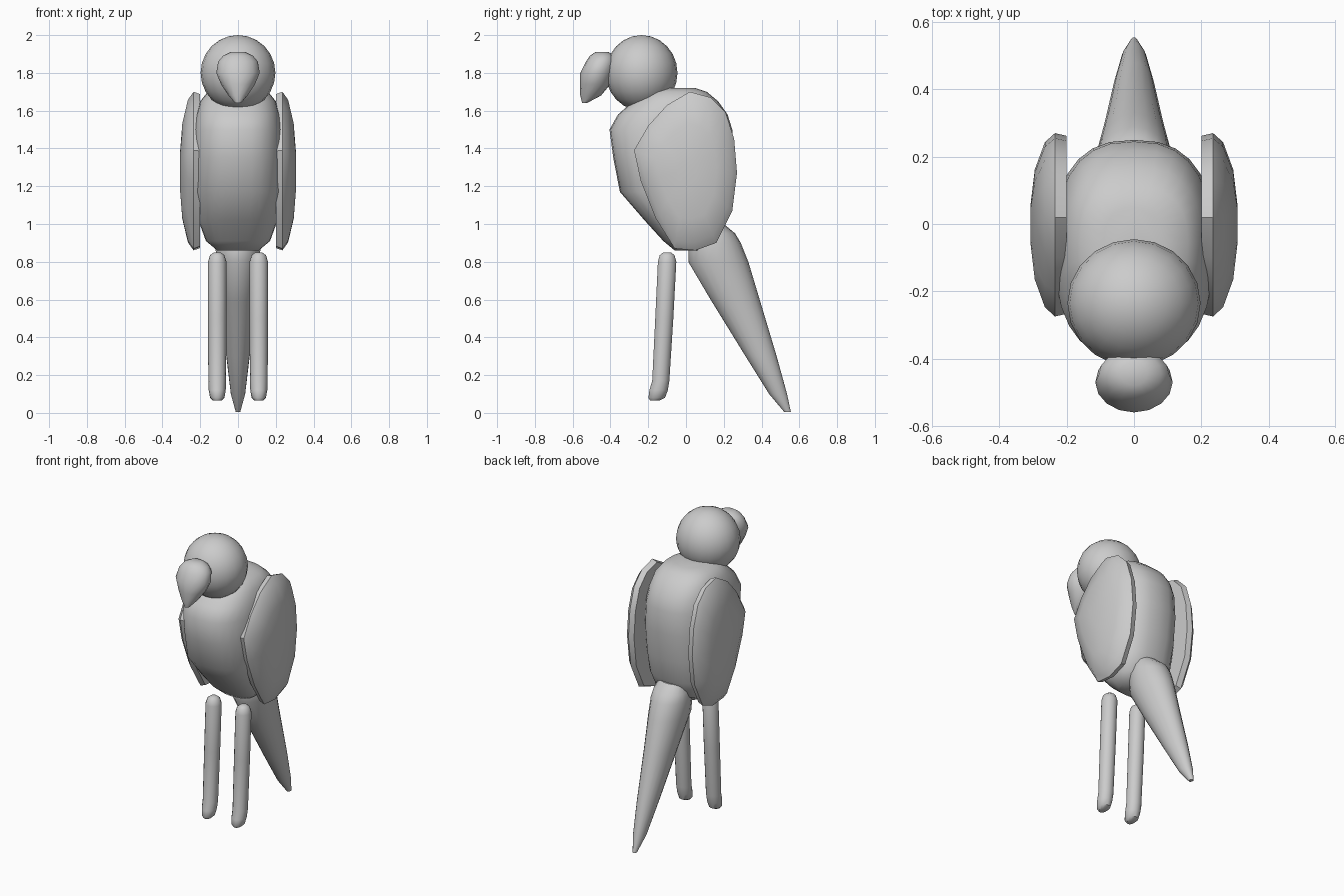
import bpy, bmesh, math


def finish(name, bm, angle=40):
    bmesh.ops.recalc_face_normals(bm, faces=bm.faces)
    mesh = bpy.data.meshes.new(name)
    bm.to_mesh(mesh)
    bm.free()
    ob = bpy.data.objects.new(name, mesh)
    bpy.context.collection.objects.link(ob)
    bpy.ops.object.select_all(action='DESELECT')
    ob.select_set(True)
    bpy.context.view_layer.objects.active = ob
    bpy.ops.object.shade_smooth_by_angle(angle=math.radians(angle))
    return ob


def skin(bm, rings):
    n = len(rings[0])
    for a, b in zip(rings, rings[1:]):
        for i in range(n):
            j = (i + 1) % n
            bm.faces.new((a[i], a[j], b[j], b[i]))
    bm.faces.new(rings[0])
    bm.faces.new(rings[-1])


def loft(name, rows, x=0.0, power=2.0, sides=20):
    """Stack of horizontal rounded sections: (z, front y, back y, half width)."""
    bm = bmesh.new()
    rings = []
    for z, y0, y1, hx in rows:
        ring = []
        for i in range(sides):
            t = 2 * math.pi * i / sides
            c, s = math.cos(t), math.sin(t)
            px = math.copysign(abs(c) ** (2 / power), c) * hx
            py = math.copysign(abs(s) ** (2 / power), s) * (y1 - y0) / 2
            ring.append(bm.verts.new((x + px, (y0 + y1) / 2 + py, z)))
        rings.append(ring)
    skin(bm, rings)
    return finish(name, bm)


# Body
loft("body", [
    (0.86, -0.06, 0.08, 0.11), (0.91, -0.12, 0.15, 0.17), (1.02, -0.22, 0.20, 0.21),
    (1.17, -0.35, 0.23, 0.235), (1.35, -0.385, 0.25, 0.24), (1.50, -0.405, 0.245, 0.235),
    (1.58, -0.36, 0.22, 0.22), (1.65, -0.28, 0.17, 0.20), (1.70, -0.22, 0.11, 0.16),
    (1.72, -0.17, 0.05, 0.09)], power=2.5, sides=28)

# Head
bm = bmesh.new()
bmesh.ops.create_uvsphere(bm, u_segments=20, v_segments=12, radius=1)
bmesh.ops.scale(bm, vec=(0.198, 0.19, 0.2), verts=bm.verts)
bmesh.ops.translate(bm, vec=(0, -0.235, 1.8), verts=bm.verts)
finish("head", bm)

# Hooked beak
loft("beak", [
    (1.64, -0.55, -0.525, 0.015), (1.68, -0.56, -0.45, 0.05), (1.74, -0.56, -0.40, 0.09),
    (1.80, -0.56, -0.38, 0.115), (1.86, -0.53, -0.37, 0.105), (1.89, -0.51, -0.38, 0.08),
    (1.91, -0.48, -0.41, 0.04)], sides=16)

# Tail
loft("tail", [
    (0.005, 0.52, 0.555, 0.012), (0.10, 0.44, 0.535, 0.038), (0.30, 0.315, 0.48, 0.062),
    (0.60, 0.13, 0.39, 0.092), (0.80, 0.012, 0.33, 0.115), (0.90, 0.012, 0.29, 0.12),
    (0.95, 0.04, 0.26, 0.11), (1.00, 0.08, 0.20, 0.09)])

# Wings: domed plates with a crisp rim
outline = [(0.02, 1.70), (0.13, 1.67), (0.21, 1.59), (0.255, 1.45), (0.27, 1.27),
           (0.245, 1.07), (0.16, 0.90), (0.05, 0.86), (-0.06, 0.87), (-0.16, 1.03),
           (-0.24, 1.23), (-0.275, 1.39), (-0.20, 1.52), (-0.10, 1.63)]
for side, label in ((-1, "left"), (1, "right")):
    bm = bmesh.new()
    rings = []
    for scale, x in ((0.97, 0.20), (1.0, 0.235), (0.9, 0.265), (0.6, 0.295), (0.2, 0.308)):
        rings.append([bm.verts.new((side * x, y * scale, 1.28 + (z - 1.28) * scale))
                      for y, z in outline])
    skin(bm, rings)
    finish(label + "_wing", bm, 35)

# Legs with short forward-bent feet
for side, label in ((-1, "left"), (1, "right")):
    loft(label + "_leg", [
        (0.065, -0.19, -0.14, 0.022), (0.08, -0.20, -0.11, 0.038), (0.12, -0.195, -0.095, 0.045),
        (0.17, -0.18, -0.087, 0.047), (0.50, -0.164, -0.066, 0.049), (0.80, -0.15, -0.05, 0.049),
        (0.835, -0.14, -0.06, 0.038), (0.85, -0.12, -0.08, 0.018)], x=side * 0.11, sides=14)
